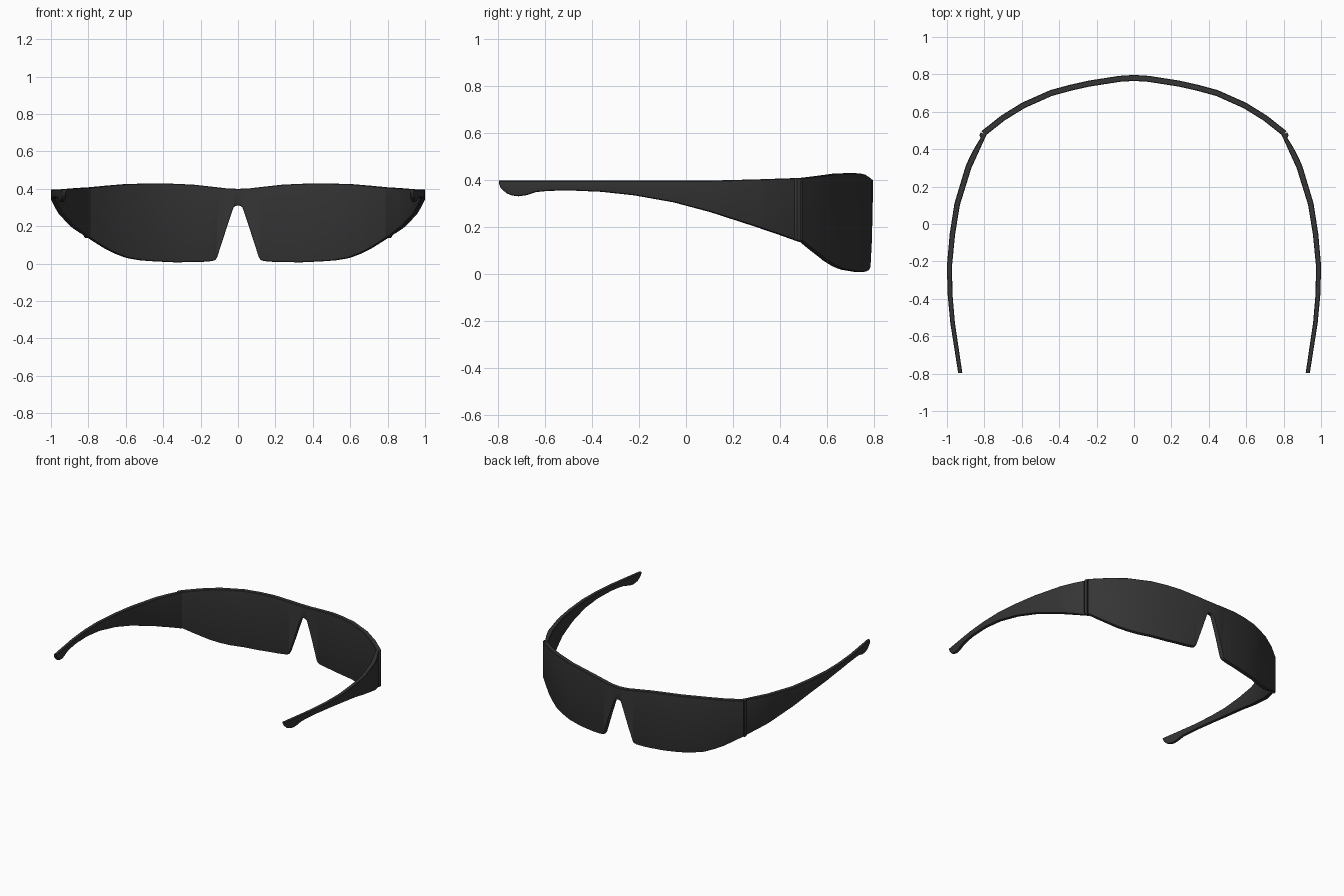
import bpy, bmesh, math
from mathutils import Vector

if "Cube" in bpy.data.objects:
    bpy.data.objects.remove(bpy.data.objects["Cube"])

mat = bpy.data.materials.new("matte black plastic")
mat.diffuse_color = (0.036, 0.036, 0.036, 1)
mat.use_nodes = True
mat.node_tree.nodes["Principled BSDF"].inputs["Base Color"].default_value = mat.diffuse_color


def interp(table, v):
    """Linear lookup in a sorted list of (key, value)."""
    for (a, p), (b, q) in zip(table, table[1:]):
        if v <= b:
            return p + (q - p) * max(0, v - a) / (b - a)
    return table[-1][1]


def ribbon(name, stations, normals, mirror=False):
    """Sweep a chamfered upright section; station = (x, y, z_low, z_high, thickness, inset)."""
    bm = bmesh.new()
    rings = []
    for (x, y, lo, hi, t, d), n in zip(stations, normals):
        c, k = min(0.009, t * 0.35), 0.003
        sec = [(d, lo + c), (d + c * .3, lo + c * .3), (d + c, lo), (t - c, lo),
               (t - c * .3, lo + c * .3), (t, lo + c),
               (t, hi - k), (t - k, hi), (d + k, hi), (d, hi - k)]
        rings.append([bm.verts.new((x - n.x * s, y - n.y * s, z)) for s, z in sec])
    for a, b in zip(rings, rings[1:]):
        for i in range(len(a)):
            j = (i + 1) % len(a)
            bm.faces.new((a[i], a[j], b[j], b[i]))
    bm.faces.new(rings[0])
    bm.faces.new(rings[-1])
    if mirror:
        for v in bm.verts:
            v.co.x *= -1
    bmesh.ops.recalc_face_normals(bm, faces=bm.faces)
    me = bpy.data.meshes.new(name)
    bm.to_mesh(me)
    bm.free()
    me.materials.append(mat)
    ob = bpy.data.objects.new(name, me)
    bpy.context.collection.objects.link(ob)
    bpy.ops.object.select_all(action='DESELECT')
    ob.select_set(True)
    bpy.context.view_layer.objects.active = ob
    bpy.ops.object.shade_smooth_by_angle(angle=math.radians(35))


def path_normals(pts):
    """Outward normals in plan of a path running clockwise seen from above."""
    out = []
    for i in range(len(pts)):
        a, b = pts[max(i - 1, 0)], pts[min(i + 1, len(pts) - 1)]
        d = Vector((b[0] - a[0], b[1] - a[1])).normalized()
        out.append(Vector((-d.y, d.x)))
    return out


# Wraparound lens shield with nose notch
plan = [(0, .797), (.08, .792), (.24, .767), (.34, .745), (.45, .715),
        (.6, .648), (.71, .58), (.815, .497)]
top = [(0, .4), (.06, .402), (.13, .41), (.24, .422), (.34, .427), (.45, .429),
       (.6, .426), (.71, .417), (.815, .407)]
low = [(0, .311), (.014, .309), (.024, .302), (.03, .288), (.116, .032), (.124, .02),
       (.14, .014), (.2, .009), (.34, .007), (.45, .012), (.53, .018), (.6, .03), (.66, .052),
       (.71, .076), (.76, .106), (.815, .142)]
xs = sorted({k for tab in (plan, top, low) for k, _ in tab})
half = [(x, interp(plan, x), interp(low, x), interp(top, x), .032, 0) for x in xs]
lens = [(-s[0],) + s[1:] for s in reversed(half[1:])] + half
ribbon("lens_shield", lens, path_normals(lens))

# Temple arms, with a shallow step on the outside behind the hinge
arm_plan = [(-.797, .94), (-.53, .982), (-.37, .997), (-.22, 1.0), (-.05, .985),
            (.11, .96), (.31, .9), (.49, .82)]
arm_low = [(-.797, .385), (-.79, .365), (-.765, .342), (-.74, .333), (-.715, .33),
           (-.68, .335), (-.64, .348), (-.59, .353), (-.5, .355), (-.36, .349), (-.22, .334),
           (-.05, .304), (.11, .262), (.31, .198), (.4, .168), (.49, .136)]
arm_top = [(-.797, .397), (.11, .397), (.31, .402), (.49, .408)]
inset = [(.34, 0), (.4, .003), (.44, .008), (.466, .012), (.474, .001), (.49, 0)]
ys = sorted({k for tab in (arm_plan, arm_low, inset) for k, _ in tab}, reverse=True)
arm = [(interp(arm_plan, y), y, interp(arm_low, y), interp(arm_top, y),
        .022 + .012 * (y + .8) / 1.3, interp(inset, y)) for y in ys]
norms = path_normals(arm)
norms[-1] = Vector((1, 0))
ribbon("right_temple_arm", arm, norms)
ribbon("left_temple_arm", arm, norms, mirror=True)
